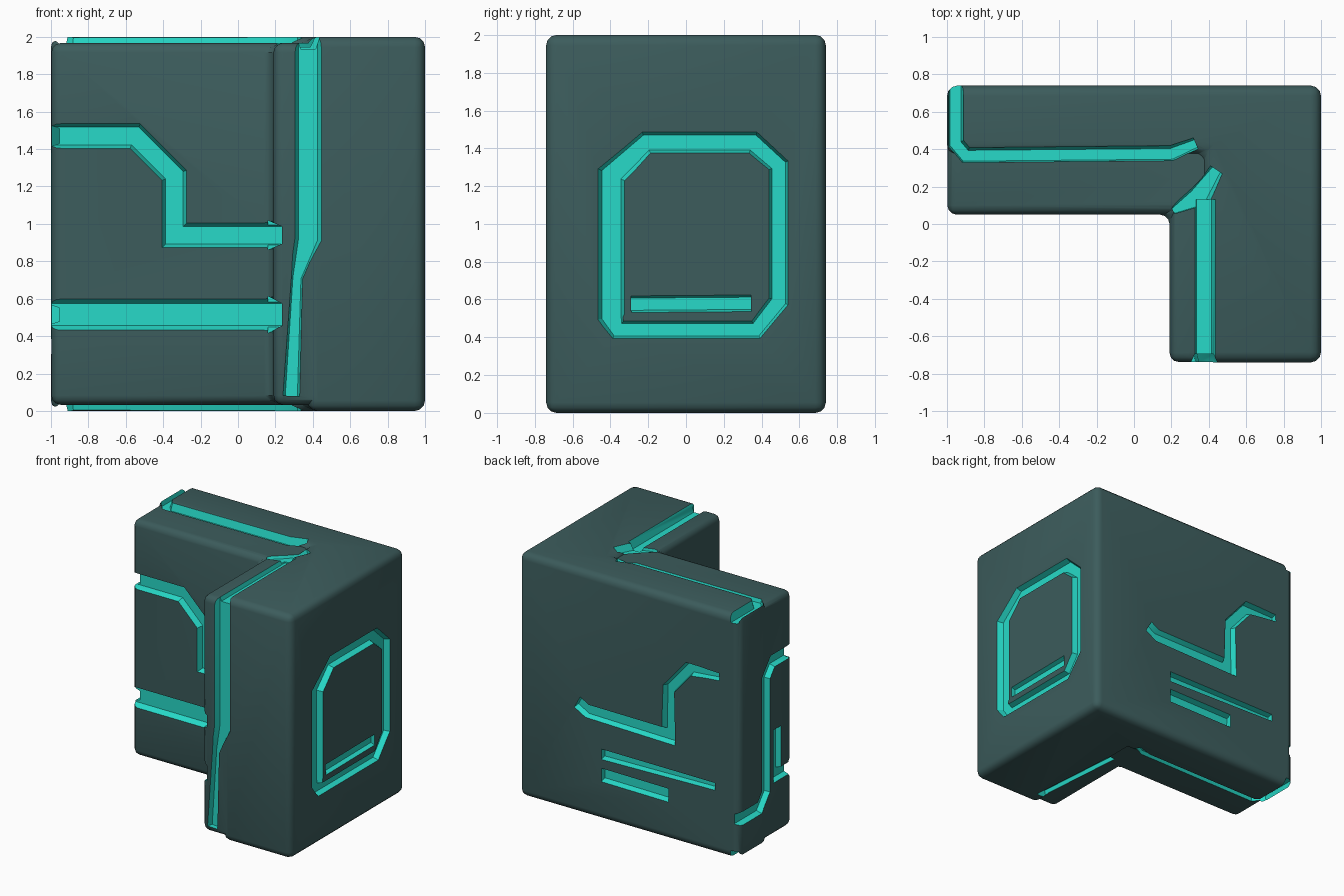
import bpy, bmesh, math
from mathutils import Vector

if "Cube" in bpy.data.objects:
    bpy.data.objects.remove(bpy.data.objects["Cube"])


def material(name, rgb):
    m = bpy.data.materials.new(name)
    m.diffuse_color = (*rgb, 1)
    m.use_nodes = True
    m.node_tree.nodes["Principled BSDF"].inputs["Base Color"].default_value = m.diffuse_color
    return m


DARK = material("dark slate", (0.045, 0.107, 0.107))
TEAL = material("bright teal", (0.02, 0.70, 0.58))


def finish(name, bm, index):
    bmesh.ops.recalc_face_normals(bm, faces=bm.faces)
    for f in bm.faces:
        f.material_index = index
    me = bpy.data.meshes.new(name)
    bm.to_mesh(me)
    bm.free()
    me.materials.append(DARK)
    me.materials.append(TEAL)
    ob = bpy.data.objects.new(name, me)
    bpy.context.collection.objects.link(ob)
    return ob


def prism(name, outline, z0, z1, bevel):
    """Rounded upright prism from a plan outline."""
    bm = bmesh.new()
    face = bm.faces.new([bm.verts.new((x, y, z0)) for x, y in outline])
    top = bmesh.ops.extrude_face_region(bm, geom=[face])
    for v in top["geom"]:
        if isinstance(v, bmesh.types.BMVert):
            v.co.z = z1
    bmesh.ops.recalc_face_normals(bm, faces=bm.faces)
    bmesh.ops.bevel(bm, geom=bm.edges[:], offset=bevel, segments=3,
                    profile=0.5, affect='EDGES')
    return finish(name, bm, 0)


def groove(name, frame, path, width=0.1, depth=0.045, closed=False):
    """Tapered channel cutter along a path of (u, v[, width]) on a wall frame."""
    pts = [Vector(p[:2]) for p in path]
    wid = [p[2] if len(p) > 2 else width for p in path]
    n = len(pts)
    bm = bmesh.new()
    rings = []
    for i, p in enumerate(pts):
        dirs = []
        if closed or i > 0:
            dirs.append((p - pts[i - 1]).normalized())
        if closed or i < n - 1:
            dirs.append((pts[(i + 1) % n] - p).normalized())
        norms = [Vector((-d.y, d.x)) for d in dirs]
        m = sum(norms, Vector((0, 0))).normalized()
        m = m / m.dot(norms[0])
        w = wid[i]
        ring = []
        for s, h in ((-0.36, -depth), (0.36, -depth), (0.60, 0.03), (-0.60, 0.03)):
            q = p + m * (s * w)
            ring.append(bm.verts.new(frame(q.x, q.y, h)))
        rings.append(ring)
    for i in range(n if closed else n - 1):
        a, b = rings[i], rings[(i + 1) % n]
        for k in range(4):
            j = (k + 1) % 4
            bm.faces.new((a[k], a[j], b[j], b[k]))
    if not closed:
        bm.faces.new(rings[0])
        bm.faces.new(rings[-1])
    ob = finish(name, bm, 1)
    ob.hide_render = True
    return ob


def boolean(target, tool, op):
    mod = target.modifiers.new("bool", 'BOOLEAN')
    mod.operation, mod.solver, mod.object = op, 'EXACT', tool
    bpy.context.view_layer.objects.active = target
    bpy.ops.object.modifier_apply(modifier=mod.name)
    bpy.data.objects.remove(tool, do_unlink=True)


# L-shaped block: full-height outer part, slightly lower inner part
body = prism("corner_wall_block", [(-1, .37), (.37, .37), (.37, -.74), (1, -.74),
                                   (1, .74), (-1, .74)], 0, 2, .055)
inner = prism("inner_ledge", [(-.998, .05), (.19, .05), (.19, -.738), (.62, -.738),
                              (.62, .52), (-.998, .52)], .033, 1.967, .05)
boolean(body, inner, 'UNION')


# wall frames: (u, v, outward height) to world
def wing_front(u, v, h): return (u, .05 - h, v)
def leg_front(u, v, h): return (u, -.74 - h, v)
def leg_inside(u, v, h): return (.19 - h, u, v)
def back(u, v, h): return (u, .74 + h, v)
def right(u, v, h): return (1 + h, u, v)
def left(u, v, h): return (-1 - h, u, v)
def top(u, v, h): return (u, v, 1.985 + h)
def bottom(u, v, h): return (u, v, .015 - h)


EDGE_PATH = [(-.955, .80), (-.955, .43), (-.90, .365), (.20, .375), (.33, .43, .06)]
cutters = [
    # front wing channels and their run along the inside of the leg
    groove("wing_step", wing_front, [(-1.06, 1.47), (-.55, 1.47), (-.34, 1.26),
                                     (-.34, .94), (.235, .94)], .13),
    groove("wing_bar", wing_front, [(-1.06, .515), (.235, .515)], .165),
    groove("inside_bar_upper", leg_inside, [(.08, .94), (-.82, .94)], .13),
    groove("inside_bar_lower", leg_inside, [(.08, .515), (-.82, .515)], .165),
    # leg front
    groove("leg_channel", leg_front, [(.375, 2.06, .14), (.375, .92, .14),
                                      (.315, .71, .06), (.285, .08, .09)]),
    # right wall loop and bar
    groove("right_loop", right, [(-.21, 1.43, .11), (.355, 1.43, .11), (.49, 1.31),
                                 (.49, .59), (.37, .44, .09), (-.36, .44, .09),
                                 (-.395, .51, .14), (-.395, 1.26, .14)], closed=True),
    groove("right_bar", right, [(-.29, .575), (.345, .58)], .09, .035),
    # back wall
    groove("back_step", back, [(.47, .91, .11), (.38, .86, .11), (-.36, .85, .12),
                               (-.36, 1.24), (-.54, 1.45), (-.82, 1.46, .06)], .1),
    groove("back_bar_long", back, [(.25, .54), (-.78, .55, .06)], .085),
    groove("back_bar_short", back, [(.25, .37), (-.36, .365)], .11),
    # left wall
    groove("left_long", left, [(-.02, 1.47), (.30, 1.47), (.39, 1.36), (.39, .43),
                               (.47, .33), (.80, .33)], .11),
    groove("left_short", left, [(.24, .90), (.24, .515), (-.02, .515)], .10),
    # top and bottom
    groove("top_wing", top, EDGE_PATH, .08, .05),
    groove("top_leg", top, [(.375, -.80), (.375, .13)], .11, .05),
    groove("top_corner", top, [(.21, .07, .04), (.34, .14, .13), (.44, .29, .07)], depth=.04),
    groove("bottom_wing", bottom, EDGE_PATH, .08, .05),
    groove("bottom_leg", bottom, [(.42, -.62), (.36, .15)], .09, .05),
]
for c in cutters:
    boolean(body, c, 'DIFFERENCE')

bpy.ops.object.select_all(action='DESELECT')
body.select_set(True)
bpy.context.view_layer.objects.active = body
bpy.ops.object.shade_smooth_by_angle(angle=math.radians(32))
